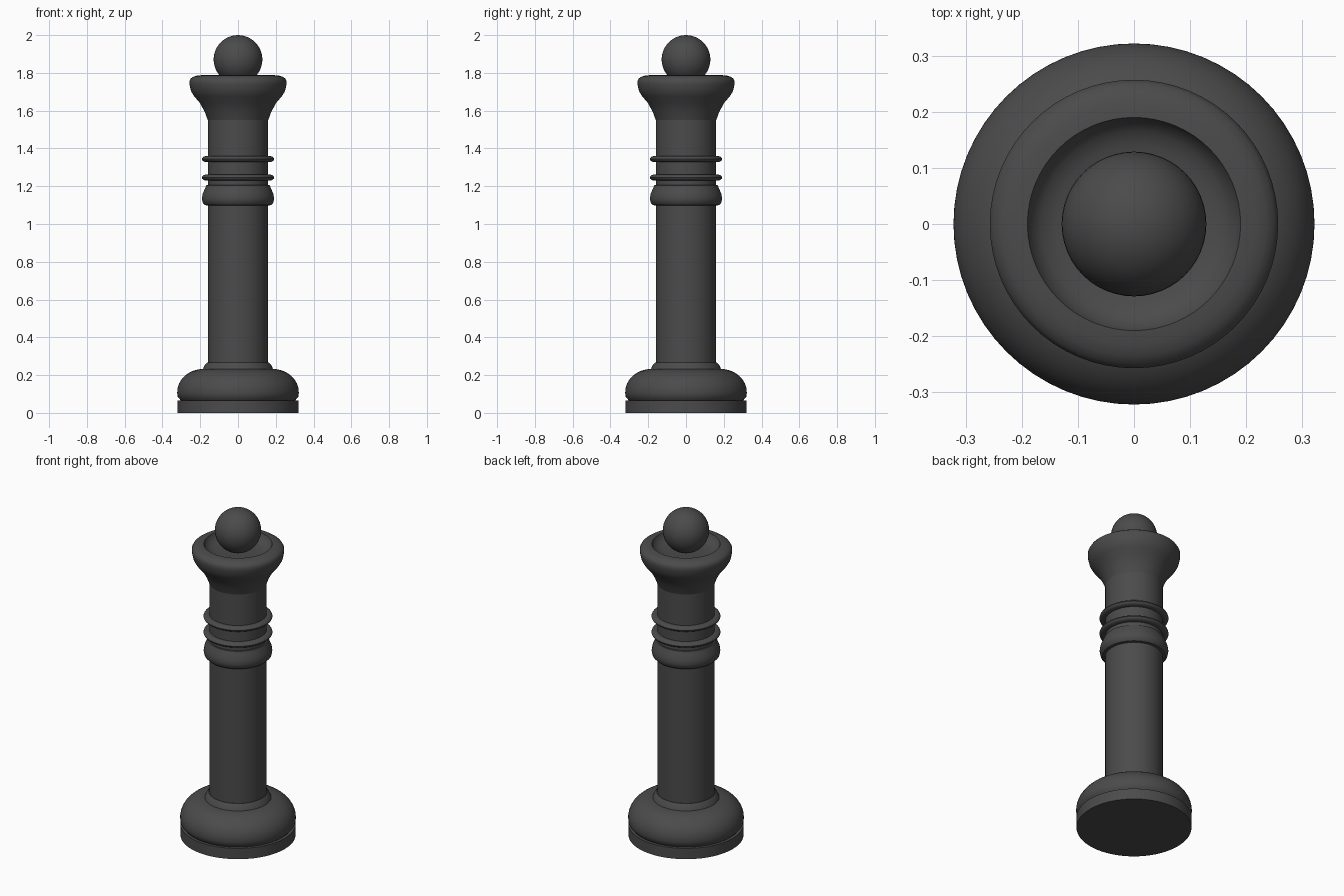
import bpy, bmesh, math

if "Cube" in bpy.data.objects:
    bpy.data.objects.remove(bpy.data.objects["Cube"])

SEG = 64
dark = bpy.data.materials.new("dark_grey")
dark.diffuse_color = (0.07, 0.07, 0.07, 1)
dark.use_nodes = True
dark.node_tree.nodes["Principled BSDF"].inputs["Base Color"].default_value = dark.diffuse_color


def finish(obj, angle=35):
    obj.data.materials.append(dark)
    bpy.ops.object.select_all(action='DESELECT')
    obj.select_set(True)
    bpy.context.view_layer.objects.active = obj
    bpy.ops.object.shade_smooth_by_angle(angle=math.radians(angle))


def lathe(name, profile):
    """Spin a (radius, height) profile, running bottom to top, about z."""
    bm = bmesh.new()
    verts = [bm.verts.new((r, 0, z)) for r, z in profile]
    edges = [bm.edges.new(pair) for pair in zip(verts, verts[1:])]
    bmesh.ops.spin(bm, geom=verts + edges, cent=(0, 0, 0), axis=(0, 0, 1),
                   angle=2 * math.pi, steps=SEG, use_duplicate=False)
    bmesh.ops.remove_doubles(bm, verts=bm.verts, dist=1e-5)
    bmesh.ops.recalc_face_normals(bm, faces=bm.faces)
    mesh = bpy.data.meshes.new(name)
    bm.to_mesh(mesh)
    bm.free()
    obj = bpy.data.objects.new(name, mesh)
    bpy.context.collection.objects.link(obj)
    finish(obj)


def arc(r, z, a, b, start, end, n=8):
    """Points on an ellipse centred at (r, z), angles in degrees."""
    angles = [math.radians(start + (end - start) * i / n) for i in range(n + 1)]
    return [(r + a * math.cos(t), z + b * math.sin(t)) for t in angles]


# Foot: flat disc, rounded cushion and a small bevelled step
lathe("base_disc", [(0, 0), (0.32, 0), (0.32, 0.066), (0, 0.066)])
lathe("base_cushion", [(0, 0.066), (0.303, 0.066)]
      + arc(0.18, 0.11, 0.142, 0.123, -12, 90, 12) + [(0, 0.233)])
lathe("base_step", [(0, 0.225), (0.185, 0.233), (0.178, 0.25),
                    (0.163, 0.268), (0, 0.268)])

# Column
lathe("column", [(0, 0.2), (0.16, 0.2), (0.16, 1.56), (0, 1.56)])

# Rounded collar and two thin rings
lathe("collar", [(0.15, 1.097), (0.175, 1.1), (0.187, 1.113), (0.191, 1.135),
                 (0.187, 1.16), (0.176, 1.185), (0.168, 1.205), (0.15, 1.207)])
for i, z in enumerate((1.246, 1.344)):
    lathe(f"ring_{i + 1}", [(0.15, z - 0.016)]
          + arc(0.165, z, 0.027, 0.016, -90, 90) + [(0.15, z + 0.016)])

# Flared crown with a hollow top
lathe("crown", [(0, 1.55), (0.16, 1.55), (0.176, 1.594), (0.202, 1.641),
                (0.232, 1.676), (0.249, 1.704), (0.257, 1.74), (0.257, 1.758),
                (0.25, 1.77), (0.235, 1.78), (0.215, 1.786), (0.19, 1.788),
                (0.183, 1.77), (0.165, 1.753), (0.14, 1.743), (0.1, 1.738),
                (0, 1.738)])

# Ball finial
bpy.ops.mesh.primitive_uv_sphere_add(segments=48, ring_count=24, radius=0.129,
                                     location=(0, 0, 1.871))
ball = bpy.context.object
ball.name = "ball_finial"
finish(ball)
